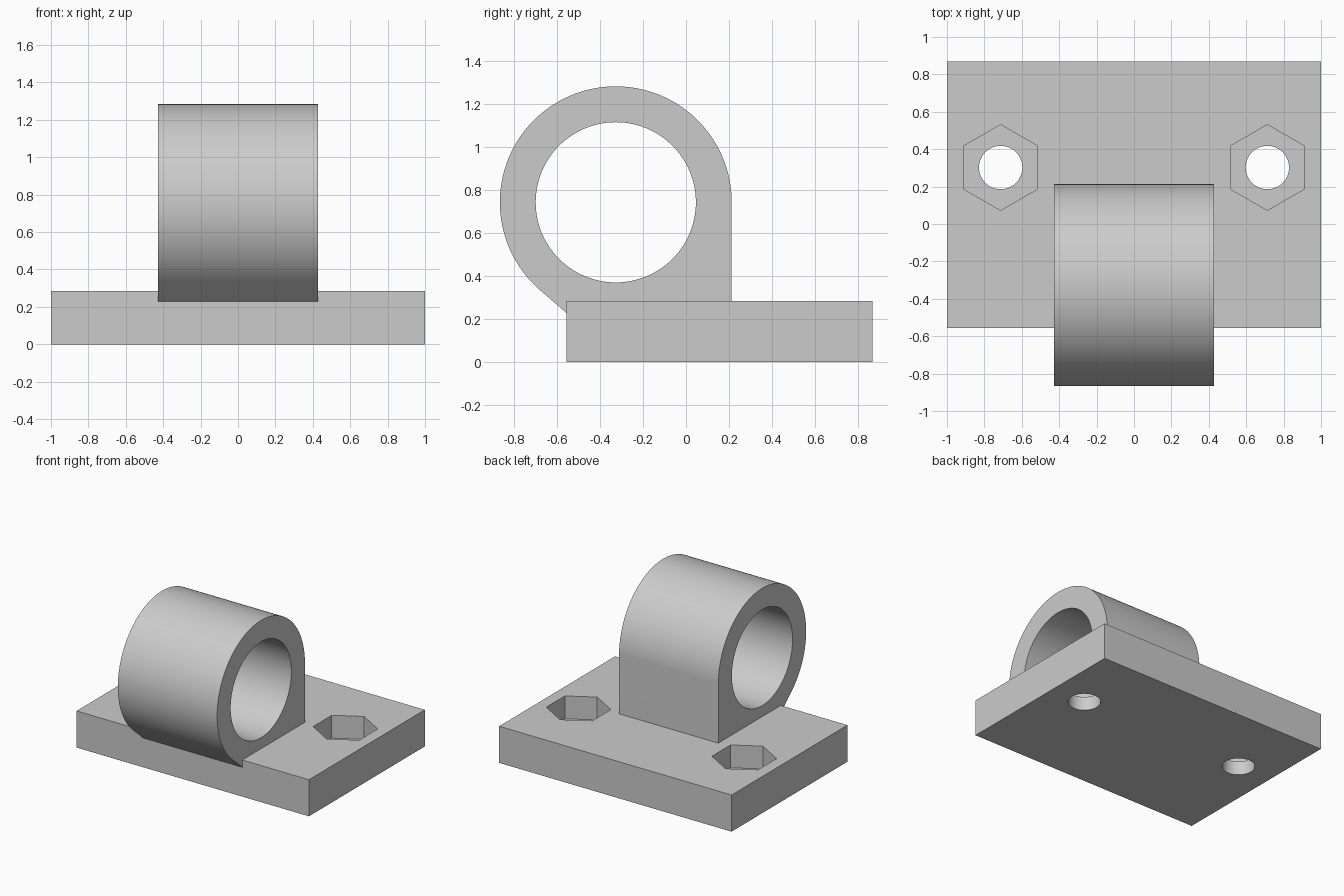
import bpy, bmesh
from math import cos, sin, pi, acos, atan2, hypot
from mathutils import Matrix, Vector

cube = bpy.data.objects.get("Cube")
if cube:
    bpy.data.objects.remove(cube, do_unlink=True)

grey = bpy.data.materials.new("plain grey")
grey.use_nodes = True
colour = (0.6, 0.6, 0.6, 1)
grey.diffuse_color = colour
grey.node_tree.nodes["Principled BSDF"].inputs["Base Color"].default_value = colour


def prism(name, points, direction):
    """Extrude a closed outline along a direction."""
    bm = bmesh.new()
    face = bm.faces.new([bm.verts.new(p) for p in points])
    top = bmesh.ops.extrude_face_region(bm, geom=[face])
    moved = [v for v in top["geom"] if isinstance(v, bmesh.types.BMVert)]
    bmesh.ops.translate(bm, verts=moved, vec=direction)
    bmesh.ops.recalc_face_normals(bm, faces=bm.faces[:])
    mesh = bpy.data.meshes.new(name)
    bm.to_mesh(mesh)
    bm.free()
    mesh.materials.append(grey)
    obj = bpy.data.objects.new(name, mesh)
    bpy.context.collection.objects.link(obj)
    return obj


def circle(radius, sides, start=0):
    return [(radius * cos(start + 2 * pi * i / sides), radius * sin(start + 2 * pi * i / sides))
            for i in range(sides)]


def combine(target, other, operation):
    mod = target.modifiers.new(operation.title(), 'BOOLEAN')
    mod.operation, mod.object, mod.solver = operation, other, 'EXACT'
    bpy.context.view_layer.objects.active = target
    bpy.ops.object.modifier_apply(modifier=mod.name)
    bpy.data.objects.remove(other, do_unlink=True)


# Main dimensions
HALF_WIDTH, FRONT, BACK, THICK = 1.0, -0.556, 0.868, 0.285
RING_Y, RING_Z, OUTER, BORE, RING_HALF = -0.327, 0.744, 0.54, 0.373, 0.427
FOOT_Z, EMBED = 0.228, 0.05

# Base plate
base = prism("mounting_bracket",
             [(-HALF_WIDTH, FRONT, 0), (HALF_WIDTH, FRONT, 0),
              (HALF_WIDTH, BACK, 0), (-HALF_WIDTH, BACK, 0)], (0, 0, THICK))

# Ring outline: arc, then a tangent running down into the front edge of the plate
dy, dz = FRONT - RING_Y, FOOT_Z - RING_Z
end = atan2(dz, dy) + 2 * pi - acos(OUTER / hypot(dy, dz))
steps = 80
outline = [(RING_Y + OUTER * cos(end * i / steps), RING_Z + OUTER * sin(end * i / steps))
           for i in range(steps + 1)]
foot = (FRONT - EMBED * sin(end), FOOT_Z + EMBED * cos(end))
outline += [foot, (RING_Y + OUTER, foot[1])]
ring = prism("ring", [(-RING_HALF, y, z) for y, z in outline], (2 * RING_HALF, 0, 0))
combine(base, ring, 'UNION')

# Bore through the ring
bore = prism("bore", [(-HALF_WIDTH, RING_Y + y, RING_Z + z) for y, z in circle(BORE, 112)],
             (2 * HALF_WIDTH, 0, 0))
combine(base, bore, 'DIFFERENCE')

# Hexagonal nut pockets with bolt holes
for side in (-1, 1):
    for name, radius, sides, bottom in (("pocket", 0.229, 6, 0.107), ("bolt_hole", 0.116, 48, -0.1)):
        cutter = prism(name, [(side * 0.713 + x, 0.302 + y, bottom)
                              for x, y in circle(radius, sides, pi / 2)], (0, 0, 0.5))
        combine(base, cutter, 'DIFFERENCE')

# Smooth round surfaces, crisp edges
bpy.ops.object.select_all(action='DESELECT')
base.select_set(True)
bpy.context.view_layer.objects.active = base
bpy.ops.object.shade_smooth_by_angle(angle=pi / 6)
